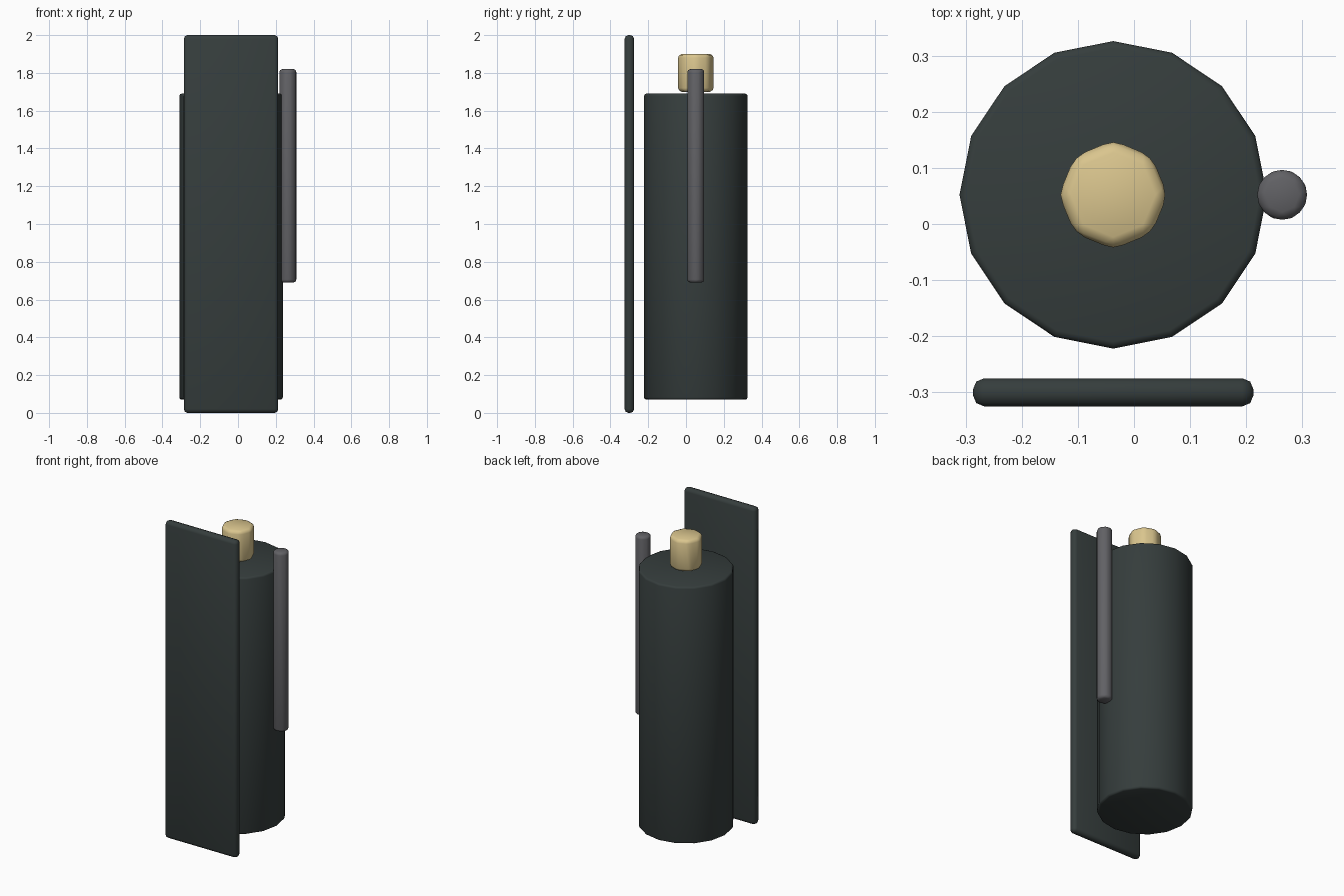
import bpy
import math

cube = bpy.data.objects.get("Cube")
if cube:
    bpy.data.objects.remove(cube, do_unlink=True)


def make_material(name, rgb, roughness=0.6):
    mat = bpy.data.materials.new(name)
    mat.use_nodes = True
    mat.diffuse_color = (*rgb, 1)
    shader = mat.node_tree.nodes["Principled BSDF"]
    shader.inputs["Base Color"].default_value = (*rgb, 1)
    shader.inputs["Roughness"].default_value = roughness
    return mat


def finish(obj, name, mat, bevel):
    """Name, colour, round the sharp edges and shade smoothly."""
    obj.name = name
    obj.data.materials.append(mat)
    mod = obj.modifiers.new("Rounded edges", "BEVEL")
    mod.width = bevel
    mod.segments = 2
    mod.limit_method = "ANGLE"
    mod.angle_limit = math.radians(30)
    bpy.ops.object.modifier_apply(modifier=mod.name)
    bpy.ops.object.shade_smooth_by_angle(angle=math.radians(50))


def cylinder(name, mat, x, y, bottom, top, radius, sides, bevel):
    bpy.ops.mesh.primitive_cylinder_add(
        vertices=sides, radius=radius, depth=top - bottom,
        location=(x, y, (bottom + top) / 2))
    finish(bpy.context.object, name, mat, bevel)


def box(name, mat, center, size, bevel):
    bpy.ops.mesh.primitive_cube_add(size=1, location=center)
    obj = bpy.context.object
    obj.scale = size
    bpy.ops.object.transform_apply(location=False, rotation=False, scale=True)
    finish(obj, name, mat, bevel)


dark = make_material("dark green grey", (0.036, 0.047, 0.046))
brass = make_material("pale brass", (0.70, 0.56, 0.27))
steel = make_material("mid grey", (0.12, 0.12, 0.13))

axis_x, axis_y = -0.037, 0.052

# Main canister, with the knob above it
cylinder("body", dark, axis_x, axis_y, 0.07, 1.69, 0.274, 16, 0.012)
cylinder("top_knob", brass, axis_x, axis_y, 1.70, 1.90, 0.097, 8, 0.02)

# Thin rod along the left side
cylinder("side_rod", steel, 0.264, axis_y, 0.69, 1.82, 0.048, 8, 0.016)

# Tall flat plate in front
box("front_plate", dark, (axis_x, -0.30, 1.0), (0.50, 0.05, 2.0), 0.02)
